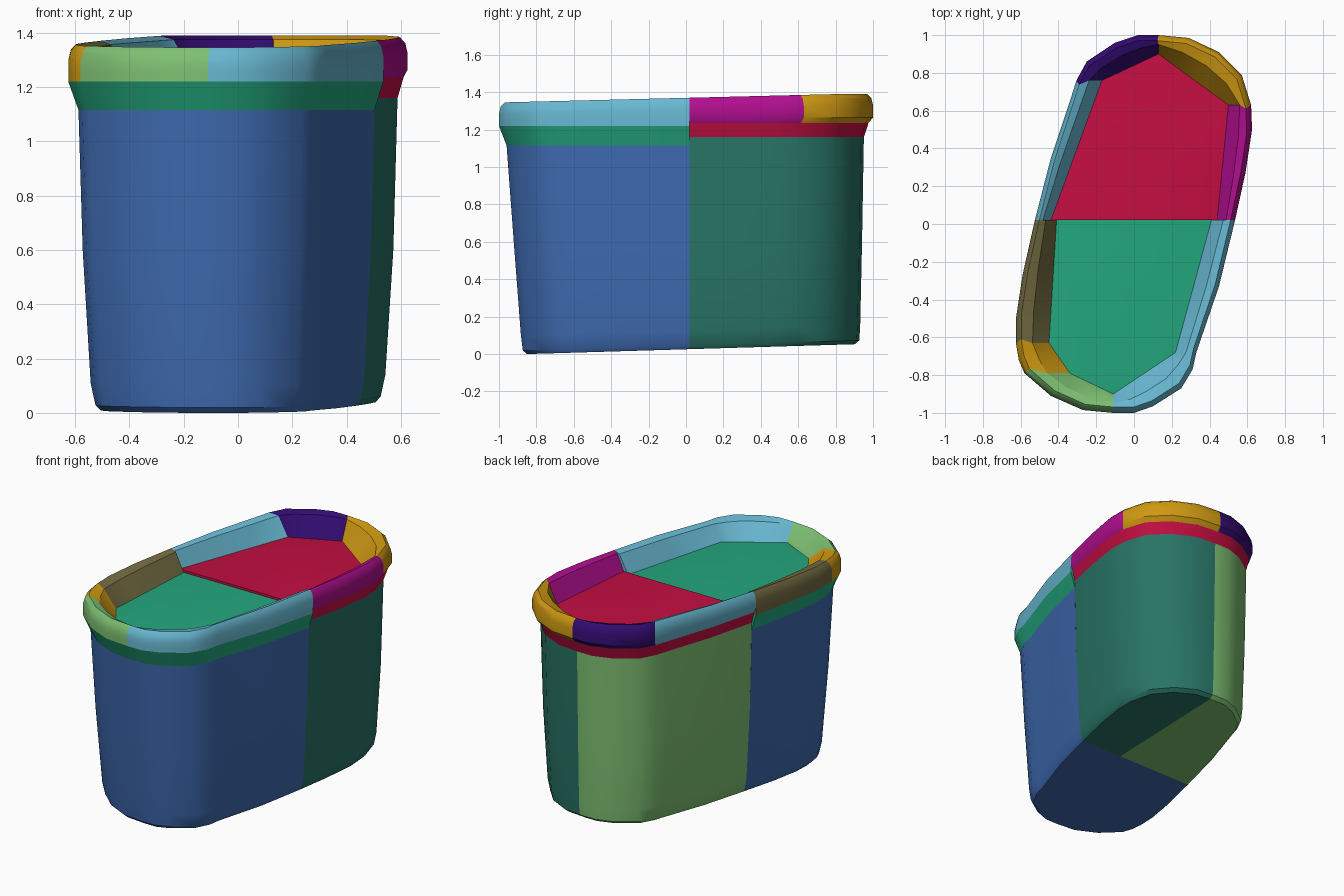
import bpy, bmesh, math
from mathutils import Vector

if "Cube" in bpy.data.objects:
    bpy.data.objects.remove(bpy.data.objects["Cube"], do_unlink=True)

SEAM = 0.02     # plane where the front and back halves meet


def material(name, rgb):
    lin = [(c / 255 / 12.92) if c < 11 else ((c / 255 + 0.055) / 1.055) ** 2.4 for c in rgb]
    m = bpy.data.materials.new(name)
    m.use_nodes = True
    m.diffuse_color = (*lin, 1)
    m.node_tree.nodes["Principled BSDF"].inputs["Base Color"].default_value = (*lin, 1)
    return m


MATS = {n: material(n, c) for n, c in {
    "blue": (62, 106, 176), "dark_teal": (40, 116, 102), "leaf_green": (126, 192, 114),
    "sky_blue": (104, 184, 210), "sea_green": (35, 168, 126), "crimson": (196, 14, 66),
    "amber": (206, 152, 18), "violet": (52, 12, 116), "magenta": (176, 14, 142),
    "olive": (116, 108, 66)}.items()}

# Each half: rim segments as (colour, outer points, floor corner at the segment end)
FRONT = dict(start=(.535, SEAM), floor_start=(.41, SEAM), segments=[
    ("sky_blue", [(.45, -.33), (.33, -.68)], (.22, -.68)),
    ("sky_blue", [(.31, -.77), (.25, -.87), (.1, -.965), (0, -1), (-.11, -1)], (-.11, -.9)),
    ("leaf_green", [(-.27, -.985), (-.44, -.91), (-.58, -.79)], (-.34, -.79)),
    ("amber", [(-.61, -.72), (-.625, -.63)], (-.45, -.63)),
    ("olive", [(-.625, -.5), (-.59, -.27), (-.525, SEAM)], (-.41, SEAM))])
BACK = dict(start=(-.525, SEAM), floor_start=(-.44, SEAM), segments=[
    ("sky_blue", [(-.44, .35), (-.33, .68), (-.305, .76)], (-.17, .76)),
    ("violet", [(-.25, .86), (-.1, .96), (.02, 1), (.13, 1)], (.13, .9)),
    ("amber", [(.29, .985), (.45, .91), (.57, .79), (.62, .63)], (.5, .63)),
    ("magenta", [(.625, .5), (.59, .27), (.535, SEAM)], (.44, SEAM))])


def chains(half):
    """Outer chain, matching floor chain and the colour of each span."""
    outer, floor, colours = [Vector(half["start"])], [Vector(half["floor_start"])], []
    for colour, points, corner in half["segments"]:
        begin = floor[-1]
        for i, p in enumerate(points):
            outer.append(Vector(p))
            floor.append(begin.lerp(Vector(corner), (i + 1) / len(points)))
            colours.append(colour)
    return outer, floor, colours


def ring(chain, sx, sy, height):
    """Scale a chain about the seam and lift it by a number or a function of y."""
    out = []
    for p in chain:
        x, y = p.x * sx, SEAM + (p.y - SEAM) * sy
        out.append((x, y, height(y) if callable(height) else height))
    return out


def loft(name, rings, names, span_colours=None, loop=False, cut_x=None):
    """Solid half made from open rings, closed along the seam."""
    bm = bmesh.new()
    rows = [[bm.verts.new(p) for p in r] for r in rings]
    pairs = list(zip(rows, rows[1:])) + ([(rows[-1], rows[0])] if loop else [])
    for a, b in pairs:
        for i in range(len(a) - 1):
            f = bm.faces.new((a[i], a[i + 1], b[i + 1], b[i]))
            if span_colours:
                f.material_index = names.index(span_colours[i])
    if loop:
        for col in (0, -1):
            f = bm.faces.new([r[col] for r in rows])
            f.material_index = names.index(span_colours[col])
    else:
        bm.faces.new(rows[0])
        bm.faces.new(rows[-1])
        bm.faces.new([r[0] for r in rows] + [r[-1] for r in reversed(rows)])
    bmesh.ops.recalc_face_normals(bm, faces=bm.faces)
    if cut_x is not None:
        bmesh.ops.bisect_plane(bm, geom=bm.verts[:] + bm.edges[:] + bm.faces[:], dist=1e-4,
                               plane_co=(cut_x, 0, 0), plane_no=(1, 0, 0))
        for f in bm.faces:
            f.material_index = int(f.calc_center_median().x < cut_x)
    me = bpy.data.meshes.new(name)
    bm.to_mesh(me)
    bm.free()
    for n in names:
        me.materials.append(MATS[n])
    ob = bpy.data.objects.new(name, me)
    bpy.context.collection.objects.link(ob)
    return ob


def base(lift):
    return lambda y: max(0, 0.03 * (y + 0.855)) + lift


def crest(drop):
    return lambda y: min(1.39, 1.37 + 0.025 * y) - drop


def build(side, half, body_names, slab_name, low, mid, floor_z, body_y, mid_scale, cut_x):
    outer, floor, colours = chains(half)
    top_y, side_y, toe_y, sole_y = body_y
    # Tapered body with a rounded foot
    body = loft(side + "_body", [
        ring(outer, .81, sole_y, base(0)), ring(outer, .84, toe_y, base(.02)),
        ring(outer, .868, side_y, base(.1)), ring(outer, .915, (side_y + top_y) / 2, .6),
        ring(outer, .94, top_y, low)], body_names, cut_x=cut_x)
    # Flared slab under the rim, its top is the inner floor
    slab = loft(side + "_slab", [
        ring(outer, .94, top_y, low), ring(outer, mid_scale, mid_scale, mid),
        ring(floor, 1, 1, floor_z)], [slab_name])
    # Rounded rim sloping in to the floor
    shoulder = [o.lerp(f, .5) for o, f in zip(outer, floor)]
    rim = loft(side + "_rim", [
        ring(outer, mid_scale, mid_scale, mid), ring(outer, 1, 1, mid + .03),
        ring(outer, 1, 1, crest(.06)), ring(outer, .985, .99, crest(.02)),
        ring(outer, .955, .97, crest(0)), ring(shoulder, 1, 1, crest(.015)),
        ring(floor, 1, 1, floor_z)], sorted(set(colours)), colours, loop=True)
    return [body, slab, rim]


parts = build("front", FRONT, ["blue"], "sea_green", 1.115, 1.22, 1.235,
              (.96, .885, .875, .855), 1.0, None)
parts += build("back", BACK, ["dark_teal", "leaf_green"], "crimson", 1.16, 1.235, 1.25,
               (.95, .93, .925, .90), .975, .13)

# Smooth the rounded walls, keep the corners sharp
bpy.ops.object.select_all(action="DESELECT")
for ob in parts:
    ob.select_set(True)
bpy.context.view_layer.objects.active = parts[0]
bpy.ops.object.shade_smooth_by_angle(angle=math.radians(32))
